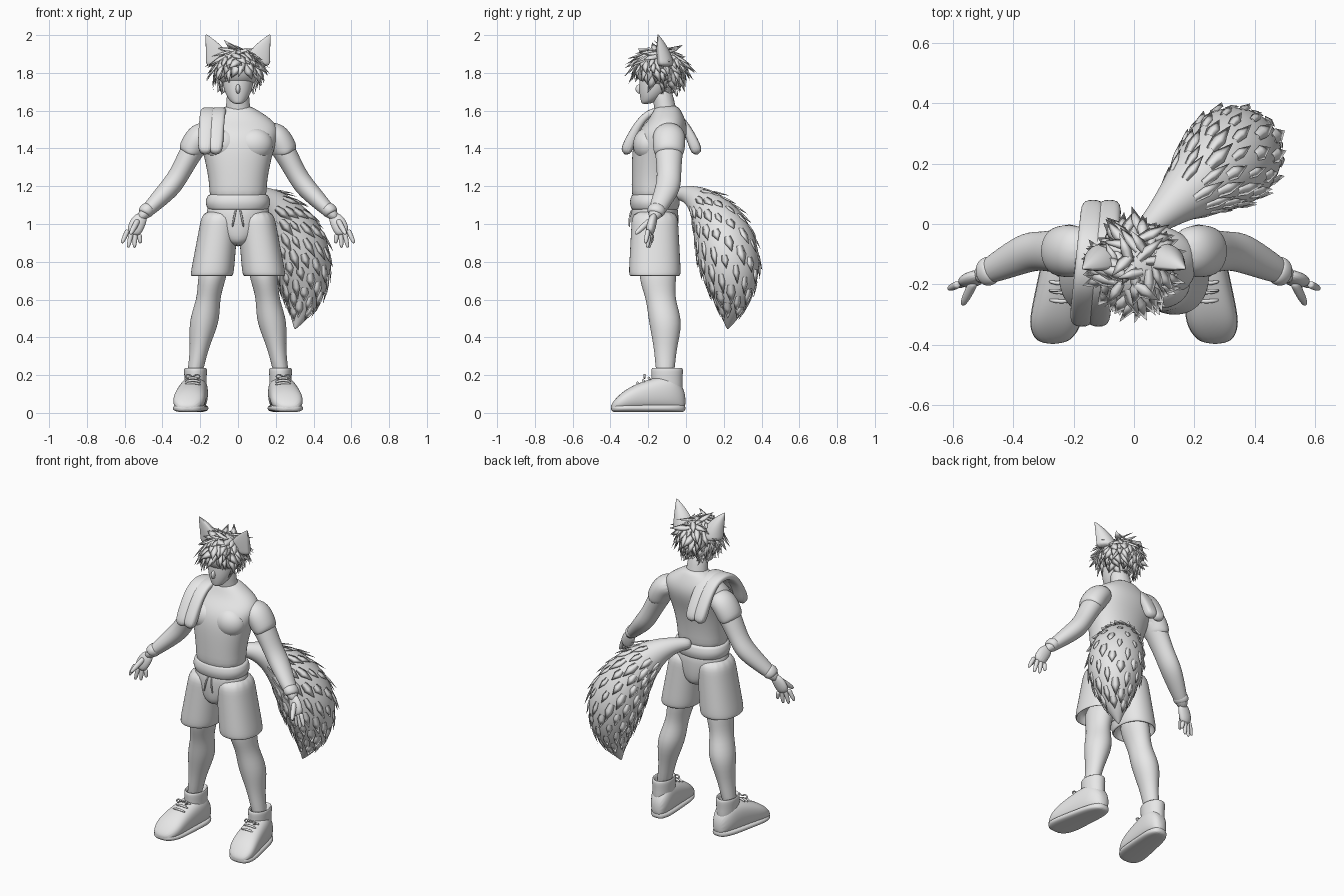
import bpy, bmesh, math, random
from mathutils import Vector

if "Cube" in bpy.data.objects:
    bpy.data.objects.remove(bpy.data.objects["Cube"])
random.seed(4)
X, Y, Z = Vector((1, 0, 0)), Vector((0, 1, 0)), Vector((0, 0, 1))
GOLDEN_ANGLE = math.pi * (3 - math.sqrt(5))

grey = bpy.data.materials.new("light_grey")
grey.use_nodes = True
grey.diffuse_color = (.8, .8, .8, 1)
grey.node_tree.nodes["Principled BSDF"].inputs["Base Color"].default_value = grey.diffuse_color


def finish(name, bm, subsurf=0):
    """Turn a bmesh into a smooth shaded grey object."""
    bmesh.ops.recalc_face_normals(bm, faces=bm.faces[:])
    mesh = bpy.data.meshes.new(name)
    bm.to_mesh(mesh)
    bm.free()
    mesh.materials.append(grey)
    for polygon in mesh.polygons:
        polygon.use_smooth = True
    part = bpy.data.objects.new(name, mesh)
    bpy.context.scene.collection.objects.link(part)
    if subsurf:
        modifier = part.modifiers.new("Smooth", "SUBSURF")
        modifier.levels = modifier.render_levels = subsurf


def steps(count):
    return [i / (count - 1) for i in range(count)]


def signed_power(value, power):
    return math.copysign(abs(value) ** power, value)


def loft(name, rings, axes=None, ref=Y, side=1, power=1, front=1, sides=16):
    """Skin rings of (centre, radius_a, radius_b); axes are fixed or follow the path."""
    bm = bmesh.new()
    centres = [Vector(ring[0]) for ring in rings]
    loops = []
    for i, (_, radius_a, radius_b) in enumerate(rings):
        if axes:
            a, b = axes
        else:
            tangent = centres[min(i + 1, len(rings) - 1)] - centres[max(i - 1, 0)]
            a = tangent.cross(ref).normalized()
            b = a.cross(tangent.normalized())
        loop = []
        for k in range(sides):
            angle = math.tau * k / sides
            u = signed_power(math.cos(angle), power)
            v = signed_power(math.sin(angle), power)
            point = centres[i] + a * u * radius_a + b * v * radius_b * (front if v < 0 else 1)
            point.x *= side
            loop.append(bm.verts.new(point))
        loops.append(loop)
    for low, high in zip(loops, loops[1:]):
        for k in range(sides):
            j = (k + 1) % sides
            bm.faces.new((low[k], low[j], high[j], high[k]))
    bm.faces.new(loops[0])
    bm.faces.new(loops[-1])
    finish(name, bm, subsurf=2)


def stack(name, rows, x=0, side=1, power=1):
    """Level rings from rows of (z, y, radius_x, radius_y)."""
    loft(name, [((x, y, z), rx, ry) for z, y, rx, ry in rows], (X, Y), side=side, power=power)


def limb(name, rows, side, depth=1.2):
    """Arm section from rows of (x, z, radius); the forearm swings forward."""
    loft(name, [((x, -.09 - max(0, x - .35) / 2, z), r, r * depth) for x, z, r in rows], side=side)


def cord(name, points, radius, side):
    loft(name, [(point, radius, radius) for point in points], ref=Vector((.1, .9, .4)), side=side, sides=6)


def finger(name, root, tip, radius, side):
    rings = []
    for t in steps(5):
        taper = radius * (1 - t ** 4 / 2)
        rings.append((Vector(root).lerp(Vector(tip), t), taper, taper))
    loft(name, rings, ref=X, side=side, sides=8)


def scaled(vector, size):
    return Vector(a * b for a, b in zip(vector, size))


def ball(name, centre, size):
    bm = bmesh.new()
    bmesh.ops.create_icosphere(bm, subdivisions=4, radius=1)
    for vert in bm.verts:
        vert.co = Vector(centre) + scaled(vert.co, size)
    finish(name, bm)


def tuft(bm, base, direction, normal):
    """One thin pointed lock of fur."""
    length, width = random.uniform(.07, .12), random.uniform(.016, .026)
    across = direction.cross(normal).normalized()
    outline = (across, normal / 4, -across, -normal / 4)
    root = [bm.verts.new(base + d * width * .7) for d in outline]
    middle = [bm.verts.new(base + direction * length * .4 + d * width) for d in outline]
    tip = bm.verts.new(base + direction * length)
    for k in range(len(outline)):
        bm.faces.new((root[k - 1], root[k], middle[k], middle[k - 1]))
        bm.faces.new((middle[k - 1], middle[k], tip))


# Shirt with sloping shoulders and a loose hem
stack("shirt", [(1.1, -.17, .16, .12), (1.2, -.17, .15, .12), (1.35, -.16, .18, .13), (1.44, -.14, .21, .14),
                (1.5, -.12, .22, .13), (1.55, -.1, .19, .1), (1.6, -.1, .11, .075), (1.63, -.1, .06, .055)],
      power=.9)
stack("shirt_hem", [(1.065 + .1 * t, -.165, .155 + .02 * math.sin(math.pi * t), .12 + .015 * math.sin(math.pi * t))
                    for t in steps(6)], power=.9)

# Neck and head
stack("neck", [(1.54, -.1, .08, .07), (1.62, -.11, .062, .055), (1.75, -.14, .06, .06)])
stack("head", [(1.635, -.215, .02, .02), (1.65, -.195, .045, .045), (1.7, -.17, .075, .08),
               (1.78, -.15, .09, .1), (1.88, -.15, .08, .09)])
ball("nose", (0, -.245, 1.715), (.012, .022, .025))

# Hair: a cap and layered locks falling from the crown
centre, size = Vector((0, -.14, 1.82)), Vector((.118, .13, .105))
ball("hair_cap", centre, size)
bm = bmesh.new()
for i, t in enumerate(steps(210)):
    height = 1 - 1.75 * t
    radius = math.sqrt(1 - height ** 2)
    angle = i * GOLDEN_ANGLE
    normal = Vector((radius * math.cos(angle), radius * math.sin(angle), height))
    on_face = normal.y < -.25 and height < .1
    on_neck = normal.y < .25 and height < -.4
    if not (on_face or on_neck):
        swirl = Vector((random.uniform(-.6, .6), random.uniform(-.6, .6), -1))
        fall = (swirl - normal * swirl.dot(normal)).normalized()
        flow = (fall + normal * random.uniform(-.05, .35)).normalized()
        tuft(bm, centre + scaled(normal, size), flow, normal)
finish("hair_locks", bm)

# Towel: two folds draped over the right shoulder, closer to the spine behind
for label, x in (("outer", -.155), ("inner", -.1)):
    rings = []
    for t in steps(11):
        t = 2 * t - 1
        thickness = .02 + .016 * t ** 4
        rings.append(((x + .02 * t, -.13 + .195 * t, 1.6 - .235 * abs(t) ** 2.5), thickness, .04))
    loft("towel_fold_" + label, rings, ref=X, power=.7)

# Seat of the shorts
stack("shorts_seat", [(.88, -.165, .03, .1), (.93, -.165, .13, .125), (1.05, -.165, .18, .13),
                      (1.13, -.165, .16, .12)])

for side, label in ((1, "left_"), (-1, "right_")):
    # Chest muscle under the shirt
    ball(label + "chest", (side * .085, -.2, 1.42), (.1, .08, .09))

    # Shorts leg, open at the hem, and drawstring
    rows = [((.14 - .05 * t, -.165, .715 + .365 * t), .118 - .02 * t, .142 - .02 * t) for t in steps(5)]
    inside = [((.14, -.165, z), .1, .12) for z in (.8, .73)]
    loft(label + "shorts_leg", inside + rows, (X, Y), side=side, power=.9)
    cord(label + "drawstring", [(.01, -.285, 1.08), (.02, -.3, 1.04), (.03, -.3, .98)], .006, side)

    # Leg with knee and calf, splayed outward
    profile = [(.8, -.15, .08, .1), (.7, -.15, .075, .1), (.6, -.135, .06, .075), (.48, -.105, .088, .095),
               (.33, -.11, .042, .055), (.15, -.11, .045, .05)]
    loft(label + "leg", [((.14 + .18 * (.7 - z), y, z), rx, ry) for z, y, rx, ry in profile],
         (X, Y), side=side)

    # Shoe: upper, sole and collar
    upper, sole = [], []
    for t in steps(9):
        rounding = 1 - (2 * t - 1) ** 6 / 2
        width = (.065 + .03 * t) * rounding
        height = (.1 - .065 * t * t) * rounding
        x, y = .215 + .055 * t, -.4 * t
        upper.append(((x, y, height + .01), width, height))
        sole.append(((x, y, .025), width + .002, .022))
    loft(label + "shoe", upper, (X, Z), side=side, power=.8)
    loft(label + "sole", sole, (X, Z), side=side, power=.7)
    stack(label + "shoe_collar", [(.08, -.1, .06, .09), (.17, -.1, .058, .08), (.24, -.1, .065, .09),
                                  (.24, -.1, .05, .07), (.19, -.1, .04, .05)], x=.225, side=side)

    # Laces and bow
    for i in range(3):
        middle = Vector((.24, -.2 - .03 * i, .19 - .013 * i))
        ends = [middle + Vector((dx, .01, -.015)) for dx in (-.045, .045)]
        cord(f"{label}lace_{i + 1}", [ends[0], middle, ends[1]], .008, side)
    for name, out in (("inner", -1), ("outer", 1)):
        knot = Vector((.24, -.2, .19))
        loop = [knot + Vector((out * dx, -.02, dz)) for dx, dz in ((0, 0), (.025, .02), (.045, 0), (.02, -.01))]
        cord(label + "bow_" + name, loop, .006, side)

    # Arm, sleeve and wristband
    limb(label + "arm", [(.16, 1.49, .06), (.23, 1.42, .067), (.3, 1.28, .053), (.35, 1.2, .058),
                         (.43, 1.12, .046), (.53, 1.02, .028)], side)
    limb(label + "sleeve", [(.13, 1.49, .055), (.2, 1.475, .075), (.24, 1.41, .073), (.26, 1.36, .065),
                            (.25, 1.38, .05)], side)
    limb(label + "wristband", [(.465, 1.09, .03), (.475, 1.08, .042), (.495, 1.06, .04), (.5, 1.05, .03)], side)

    # Hand
    limb(label + "palm", [(.5, 1.05, .028), (.53, 1.01, .045), (.56, .94, .04)], side, depth=.6)
    for i in range(4):
        root = (.583 - .02 * i, -.2 + .006 * i, .97 - .008 * i)
        tip = (.615 - .033 * i, -.215 + .01 * i, .87 + .012 * (i - 1.5) ** 2)
        finger(f"{label}finger_{i + 1}", root, tip, .014, side)
    finger(label + "thumb", (.53, -.19, 1.02), (.57, -.27, .945), .017, side)

    # Pointed ear, flatter at the front
    rings = []
    for t in steps(6):
        width = .068 * (1 - t * t) + .003
        rings.append(((.1 + .07 * t * t, -.13 - .02 * t, 1.83 + .175 * t), width, width))
    loft(label + "ear", rings, (X, Y), side=side, front=.3)


# Bushy tail along a curve, with overlapping fur
handles = [Vector(p) for p in ((0, -.06, 1.16), (.2, .15, 1.2), (.45, .3, .8), (.3, .22, .44))]


def tail_point(t):
    return sum((p * math.comb(3, i) * t ** i * (1 - t) ** (3 - i) for i, p in enumerate(handles)), Vector())


def tail_radius(t):
    return .03 * (1 - t) + .155 * math.sin(math.pi * t ** 1.5) + .002


loft("tail", [(tail_point(t), tail_radius(t), tail_radius(t)) for t in steps(14)])
bm = bmesh.new()
for i, t in enumerate(steps(110)):
    t = .25 + .65 * t
    here, ahead = tail_point(t), tail_point(t + .01)
    axis = (ahead - here).normalized()
    across = axis.cross(Y).normalized()
    angle = i * GOLDEN_ANGLE
    normal = across * math.cos(angle) + across.cross(axis) * math.sin(angle)
    slope = (tail_radius(t + .01) - tail_radius(t)) / (ahead - here).length
    tuft(bm, here + normal * tail_radius(t) * .96, (axis + normal * (slope + .1)).normalized(), normal)
finish("tail_fur", bm)
